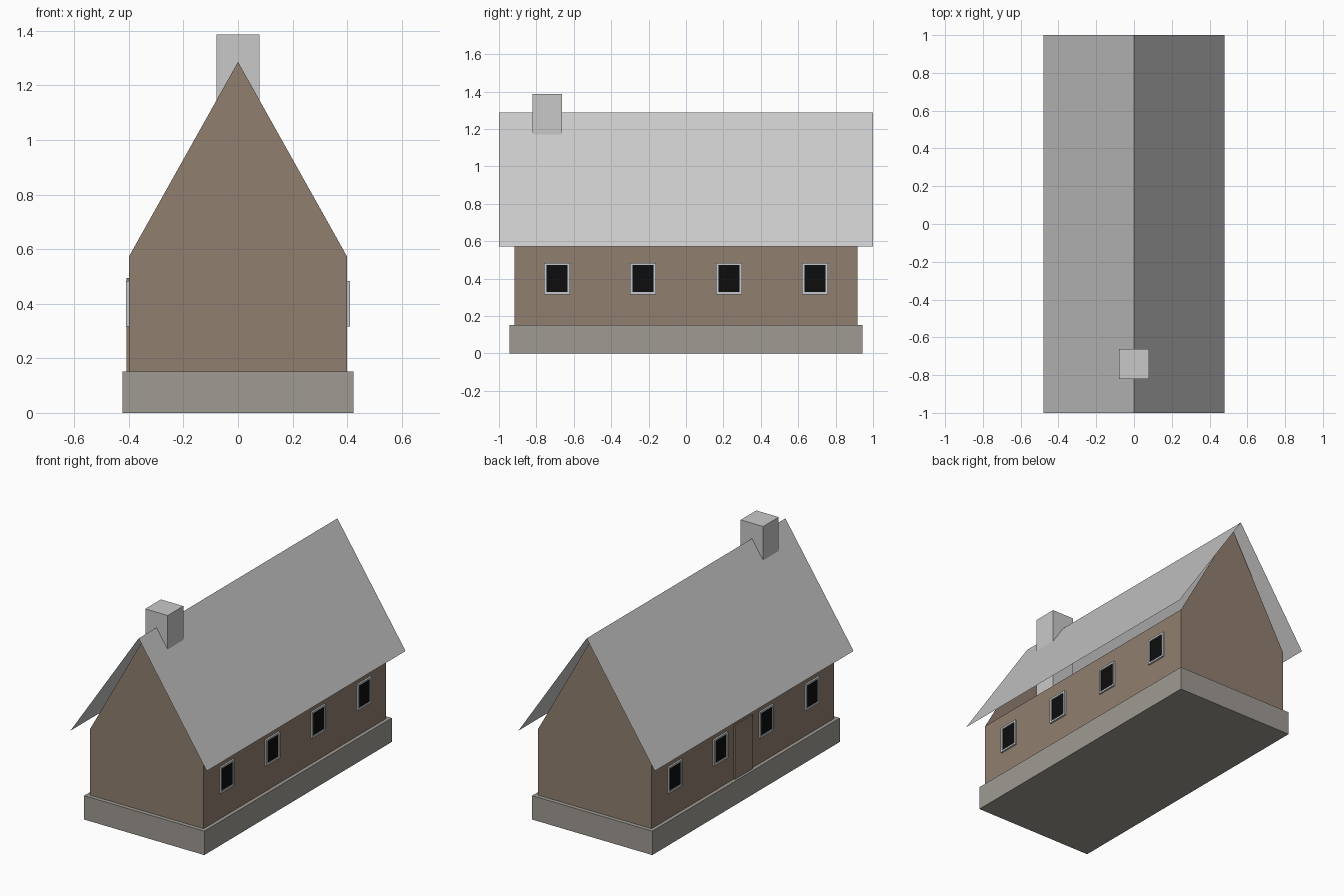
import bpy

if "Cube" in bpy.data.objects:
    bpy.data.objects.remove(bpy.data.objects["Cube"])


def material(name, rgb):
    m = bpy.data.materials.new(name)
    m.diffuse_color = (*rgb, 1.0)
    m.use_nodes = True
    m.node_tree.nodes["Principled BSDF"].inputs["Base Color"].default_value = m.diffuse_color
    return m


BROWN = material("brown walls", (0.284, 0.212, 0.162))
STONE = material("stone base", (0.347, 0.328, 0.292))
GREY = material("grey roof", (0.584, 0.584, 0.584))
FRAME = material("window frame grey", (0.56, 0.59, 0.62))
BLACK = material("black glass", (0.004, 0.004, 0.004))


def mesh_object(name, verts, faces, mat):
    me = bpy.data.meshes.new(name)
    me.from_pydata(verts, [], faces)
    me.materials.append(mat)
    ob = bpy.data.objects.new(name, me)
    bpy.context.collection.objects.link(ob)
    return ob


BOX_FACES = [(0, 2, 3, 1), (4, 5, 7, 6), (0, 1, 5, 4),
             (2, 6, 7, 3), (0, 4, 6, 2), (1, 3, 7, 5)]


def boxes(name, bounds, mat):
    """One object made of boxes, each given as (x0, x1, y0, y1, z0, z1)."""
    verts, faces = [], []
    for x0, x1, y0, y1, z0, z1 in bounds:
        x0, x1 = sorted((x0, x1))
        n = len(verts)
        verts += [(x, y, z) for z in (z0, z1) for y in (y0, y1) for x in (x0, x1)]
        faces += [tuple(n + i for i in f) for f in BOX_FACES]
    return mesh_object(name, verts, faces, mat)


EAVE, RIDGE = 0.572, 1.288

# Stone base
boxes("base", [(-0.423, 0.423, -0.943, 0.943, 0, 0.152)], STONE)

# Wall shell with pointed gables, open under the roof
profile = [(-0.4, 0.15), (0.4, 0.15), (0.4, EAVE), (0, RIDGE - 0.002), (-0.4, EAVE)]
verts = [(x, y, z) for y in (-0.917, 0.917) for x, z in profile]
mesh_object("walls", verts,
            [(0, 1, 2, 3, 4), (9, 8, 7, 6, 5), (1, 6, 7, 2), (0, 4, 9, 5)], BROWN)

# Thin overhanging roof sheets
verts = [(x, y, z) for y in (-1, 1) for x, z in ((-0.48, EAVE), (0, RIDGE), (0.48, EAVE))]
mesh_object("roof", verts, [(0, 1, 4, 3), (1, 2, 5, 4)], GREY)

# Chimney
boxes("chimney", [(-0.079, 0.079, -0.82, -0.663, 0.15, 1.386)], GREY)

# Four framed windows on each long side
W, H, T, ZC = 0.069, 0.084, 0.012, 0.4
for side, label in ((1, "right"), (-1, "left")):
    a, b = side * 0.399, side * 0.411
    for i, y in enumerate((-0.69, -0.23, 0.23, 0.69)):
        boxes(f"{label}_window_frame_{i + 1}", [
            (a, b, y - W, y + W, ZC + H - T, ZC + H),
            (a, b, y - W, y + W, ZC - H, ZC - H + T),
            (a, b, y - W, y - W + T, ZC - H + T, ZC + H - T),
            (a, b, y + W - T, y + W, ZC - H + T, ZC + H - T)], FRAME)
        boxes(f"{label}_window_glass_{i + 1}", [
            (a, side * 0.404, y - W + T, y + W - T, ZC - H + T, ZC + H - T)], BLACK)

# Plain door in the middle of the left side
boxes("door", [(-0.399, -0.408, -0.092, 0.092, 0.152, 0.495)], BROWN)
